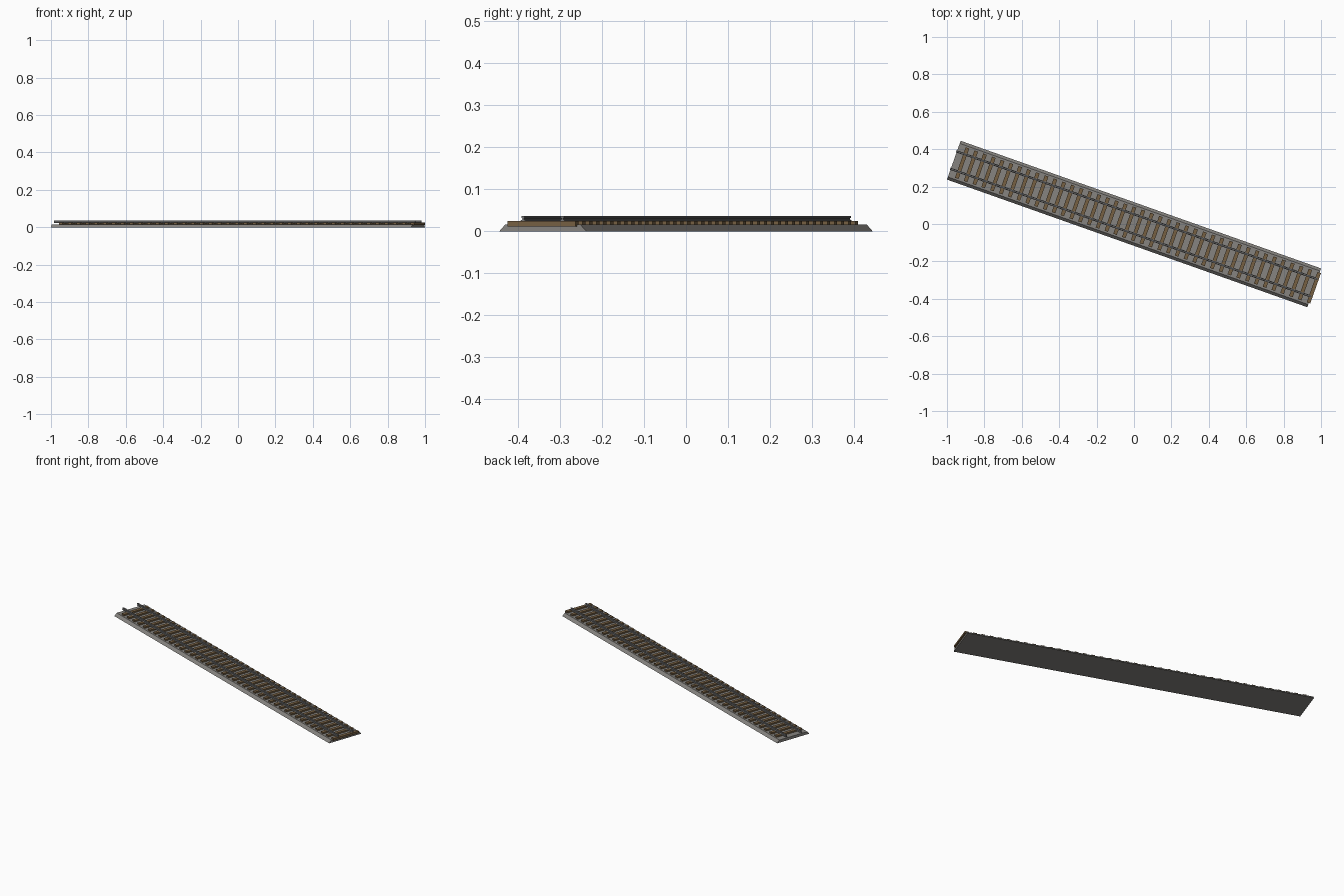
import bpy
import bmesh
import math
from mathutils import Matrix

cube = bpy.data.objects.get("Cube")
if cube:
    bpy.data.objects.remove(cube, do_unlink=True)

TURN = Matrix.Rotation(math.radians(-19.5), 4, 'Z')
HALF_LENGTH = 1.022


def material(name, colour):
    mat = bpy.data.materials.new(name)
    mat.use_nodes = True
    mat.diffuse_color = (*colour, 1)
    mat.node_tree.nodes["Principled BSDF"].inputs["Base Color"].default_value = (*colour, 1)
    return mat


stone = material("ballast grey", (0.24, 0.23, 0.215))
wood = material("sleeper brown", (0.18, 0.115, 0.055))
steel = material("rail grey", (0.19, 0.19, 0.19))


def extrude_half_profile(name, half, start, end, mat, offset=0):
    """Mirror a half cross-section (across, height) and run it along the track."""
    profile = half + [(-a, z) for a, z in reversed(half)]
    bm = bmesh.new()
    face = bm.faces.new([bm.verts.new((start, a + offset, z)) for a, z in profile])
    moved = bmesh.ops.extrude_face_region(bm, geom=[face])["geom"]
    verts = [v for v in moved if isinstance(v, bmesh.types.BMVert)]
    bmesh.ops.translate(bm, verts=verts, vec=(end - start, 0, 0))
    bmesh.ops.recalc_face_normals(bm, faces=bm.faces)
    return finish(name, bm, mat)


def finish(name, bm, mat):
    bm.transform(TURN)
    mesh = bpy.data.meshes.new(name)
    bm.to_mesh(mesh)
    bm.free()
    mesh.materials.append(mat)
    obj = bpy.data.objects.new(name, mesh)
    bpy.context.collection.objects.link(obj)
    return obj


# Ballast bed with sloping shoulders
extrude_half_profile("ballast_bed", [(0.11, 0), (0.095, 0.016)],
                     -HALF_LENGTH, HALF_LENGTH, stone)

# Evenly spaced sleepers, the last one just over the bed's end
COUNT, FIRST, LAST = 41, -0.975, 1.02
bm = bmesh.new()
for i in range(COUNT):
    along = FIRST + (LAST - FIRST) * i / (COUNT - 1)
    place = Matrix.Translation((along, 0, 0.0185)) @ Matrix.Diagonal((0.02, 0.172, 0.013, 1))
    bmesh.ops.create_cube(bm, size=1, matrix=place)
finish("sleepers", bm, wood)

# Two rails with foot, web and head
rail = [(0.006, 0.024), (0.006, 0.026), (0.002, 0.028),
        (0.002, 0.031), (0.004, 0.032), (0.004, 0.036)]
for name, side in (("left_rail", 1), ("right_rail", -1)):
    extrude_half_profile(name, rail, -HALF_LENGTH - 0.003, HALF_LENGTH + 0.001,
                         steel, offset=side * 0.0495)
